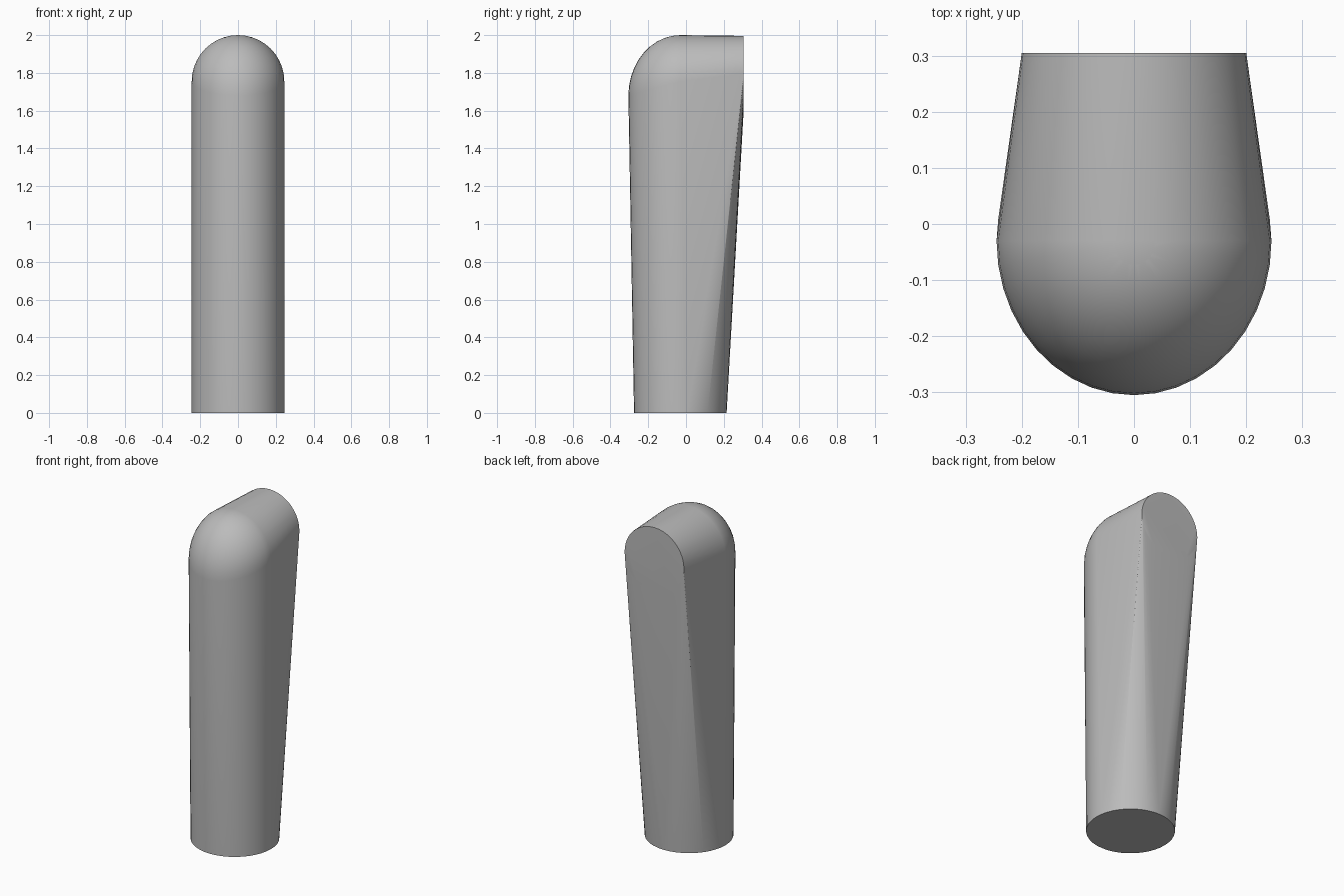
import bpy, bmesh
from math import sin, cos, pi

cube = bpy.data.objects.get("Cube")
if cube:
    bpy.data.objects.remove(cube, do_unlink=True)

SEG = 40       # sides of the round sections
RINGS = 10     # steps from dome rim to apex
MID_Y = -0.03  # axis of the post
R = 0.245      # radius of the post

mat = bpy.data.materials.new("plain grey")
mat.use_nodes = True
grey = (0.5, 0.5, 0.5, 1)
mat.diffuse_color = grey
mat.node_tree.nodes["Principled BSDF"].inputs["Base Color"].default_value = grey

bm = bmesh.new()

# Round foot and upright disc that ends the back
for i in range(SEG):
    a = 2 * pi * i / SEG
    bm.verts.new((R * cos(a), MID_Y + R * sin(a), 0))
    bm.verts.new((0.2 * cos(a), 0.305, 1.796 + 0.2 * sin(a)))

# Domed front, its rim dipping towards the front
bm.verts.new((0, MID_Y, 2))
for i in range(SEG // 2 + 1):
    a = 2 * pi * i / SEG
    rim = 1.755 - 0.075 * sin(a)
    for j in range(RINGS):
        t = 0.5 * pi * j / RINGS
        bm.verts.new((R * cos(a) * cos(t),
                      MID_Y - 0.275 * sin(a) * cos(t),
                      rim + (2 - rim) * sin(t)))

# Stretch one skin over all the sections
hull = bmesh.ops.convex_hull(bm, input=bm.verts[:])
spare = {v for v in hull["geom_interior"] + hull["geom_unused"]
         if isinstance(v, bmesh.types.BMVert)}
bmesh.ops.delete(bm, geom=list(spare), context="VERTS")
bmesh.ops.dissolve_limit(bm, angle_limit=0.005, verts=bm.verts[:], edges=bm.edges[:])
bmesh.ops.recalc_face_normals(bm, faces=bm.faces[:])

mesh = bpy.data.meshes.new("rounded_post")
bm.to_mesh(mesh)
bm.free()
mesh.materials.append(mat)
post = bpy.data.objects.new("rounded_post", mesh)
bpy.context.collection.objects.link(post)

# Smooth sides with crisp foot and back edges
bpy.ops.object.select_all(action="DESELECT")
post.select_set(True)
bpy.context.view_layer.objects.active = post
bpy.ops.object.shade_smooth_by_angle(angle=pi / 6)
